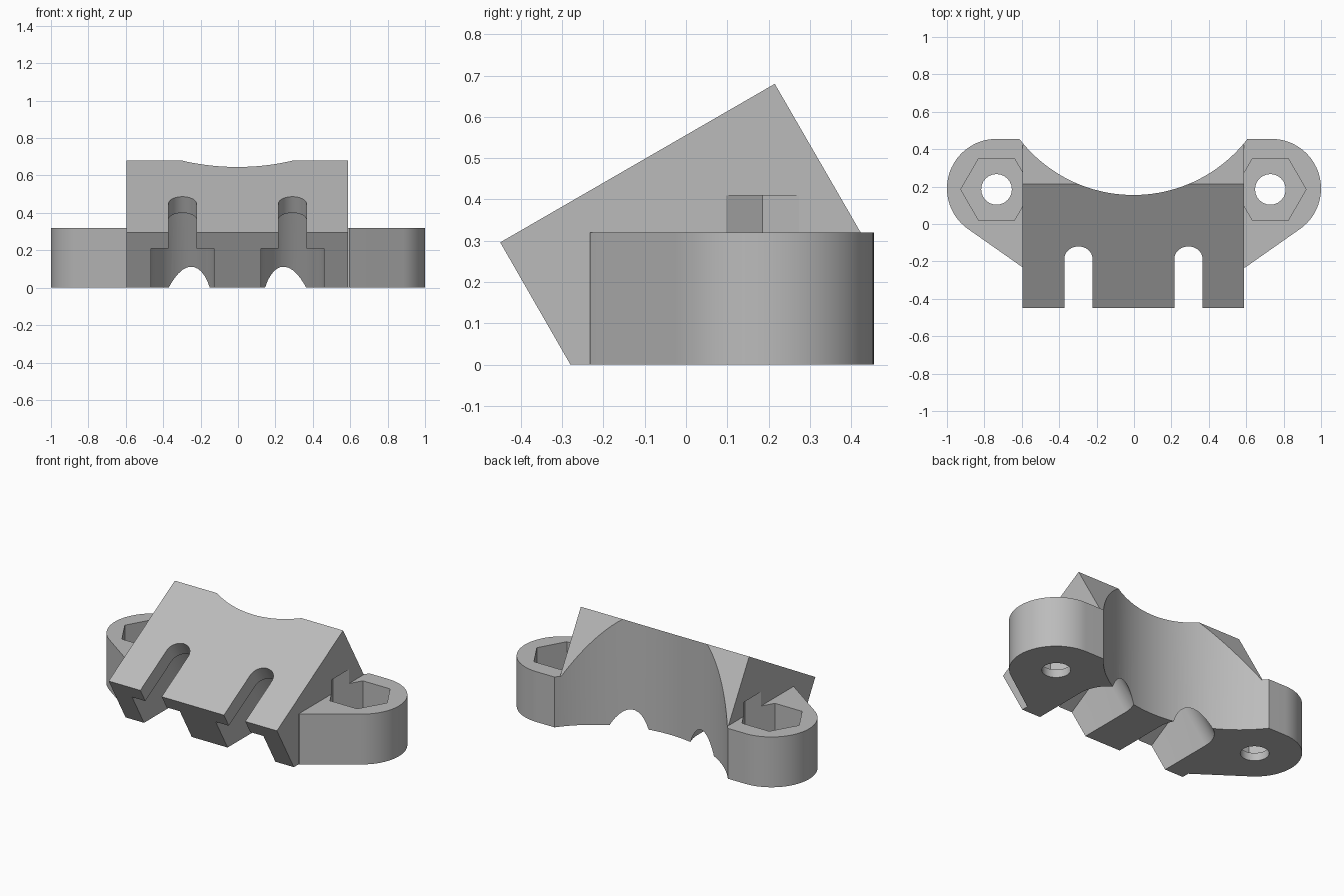
import bpy
import bmesh
from math import cos, sin, radians
from mathutils import Matrix, Vector

default = bpy.data.objects.get("Cube")
if default:
    bpy.data.objects.remove(default, do_unlink=True)

TILT = radians(30)
MID = -0.003            # centre line of the block
LUG_X, LUG_Y, LUG_R = 0.732, 0.19, 0.265
LUG_H = 0.32

grey = bpy.data.materials.new("plain_grey")
grey.use_nodes = True
grey.diffuse_color = (0.5, 0.5, 0.5, 1)
grey.node_tree.nodes["Principled BSDF"].inputs["Base Color"].default_value = (0.5, 0.5, 0.5, 1)


def arc(cx, cy, r, start, end, steps):
    angles = [radians(start + (end - start) * i / steps) for i in range(steps + 1)]
    return [(cx + r * cos(a), cy + r * sin(a)) for a in angles]


def prism(name, outline, low, high, matrix=Matrix()):
    """Extrude a flat outline along its local z axis."""
    bm = bmesh.new()
    base = bm.faces.new([bm.verts.new((x, y, low)) for x, y in outline])
    top = bmesh.ops.extrude_face_region(bm, geom=[base])["geom"]
    verts = [v for v in top if isinstance(v, bmesh.types.BMVert)]
    bmesh.ops.translate(bm, verts=verts, vec=(0, 0, high - low))
    bm.transform(matrix)
    bmesh.ops.recalc_face_normals(bm, faces=bm.faces)
    mesh = bpy.data.meshes.new(name)
    bm.to_mesh(mesh)
    bm.free()
    mesh.materials.append(grey)
    obj = bpy.data.objects.new(name, mesh)
    bpy.context.collection.objects.link(obj)
    return obj


def combine(target, tool, operation):
    tool.hide_render = True
    mod = target.modifiers.new(operation, "BOOLEAN")
    mod.operation, mod.solver, mod.object = operation, "EXACT", tool
    bpy.context.view_layer.objects.active = target
    bpy.ops.object.modifier_apply(modifier=mod.name)
    bpy.data.objects.remove(tool, do_unlink=True)


# Tilted block: side profile in y and z, extruded across x
side = Matrix(((0, 0, 1, 0), (1, 0, 0, 0), (0, 1, 0, 0), (0, 0, 0, 1)))
profile = [(-0.45, 0.296), (0.215, 0.68), (0.608, 0), (-0.28, 0)]
block = prism("clamp_block", profile, MID - 0.592, MID + 0.592, side)

# Mounting lugs on both sides
for s in (1, -1):
    outline = [(0.5, 0.455)] + arc(LUG_X, LUG_Y, LUG_R, 90, -56, 36)
    outline += [(0.592, -0.232), (0.5, -0.232)]
    lug = prism("lug", [(s * (x + 0.003), y) for x, y in outline], 0, LUG_H)
    combine(block, lug, "UNION")

# Concave round back
bore = prism("bore_cutter", arc(MID, 0.925, 0.77, 0, 357.5, 143), -0.2, 1)
combine(block, bore, "DIFFERENCE")

# Hexagonal nut pockets with bolt holes
for s in (1, -1):
    x = MID + s * LUG_X
    pocket = prism("nut_cutter", arc(x, 0.185, 0.191, 0, 300, 5), 0.05, 0.41)
    combine(block, pocket, "DIFFERENCE")
    hole = prism("bolt_cutter", arc(x, 0.185, 0.082, 0, 345, 23), -0.1, 0.2)
    combine(block, hole, "DIFFERENCE")

# Open T slots square to the slope: narrow shank above, wide head below
slope = Matrix.Translation(Vector((0, -0.45, 0.296))) @ Matrix.Rotation(TILT, 4, "X")
for s in (1, -1):
    x = MID + s * 0.294
    for name, r, low, high in (("shank_cutter", 0.075, -0.15, 0.1),
                               ("head_cutter", 0.168, -0.9, -0.1)):
        outline = [(x - r, -0.2), (x + r, -0.2)] + arc(x, 0.306, r, 0, 180, 24)
        combine(block, prism(name, outline, low, high, slope), "DIFFERENCE")

# Smooth curved walls, sharp edges
bpy.ops.object.select_all(action="DESELECT")
block.select_set(True)
bpy.context.view_layer.objects.active = block
bpy.ops.object.shade_smooth_by_angle(angle=radians(25))
